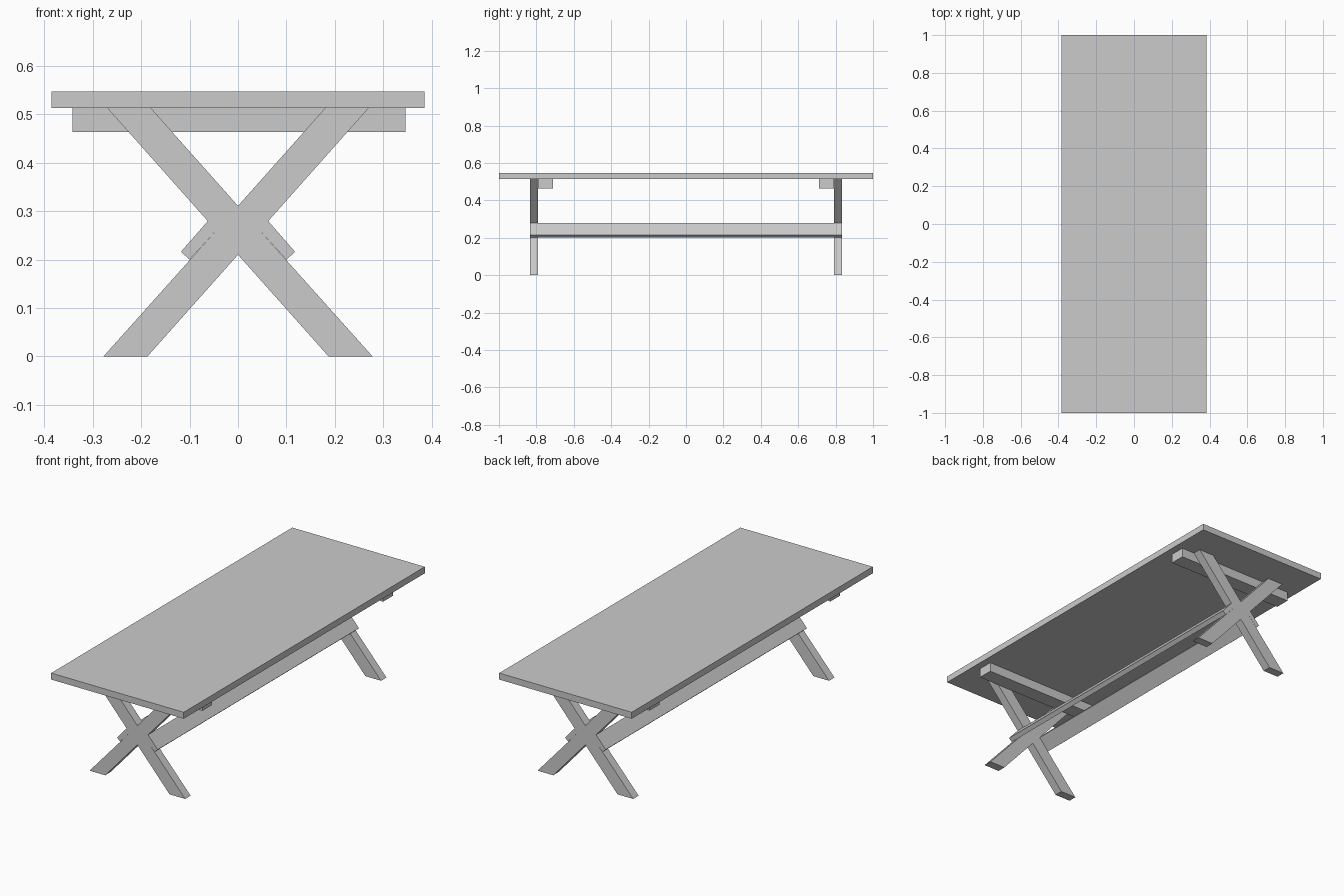
import bpy, bmesh

if "Cube" in bpy.data.objects:
    bpy.data.objects.remove(bpy.data.objects["Cube"])


def prism(name, profile, y0, y1):
    """Extrude an (x, z) outline from y0 to y1."""
    bm = bmesh.new()
    face = bm.faces.new([bm.verts.new((x, y0, z)) for x, z in profile])
    moved = bmesh.ops.extrude_face_region(bm, geom=[face])["geom"]
    verts = [v for v in moved if isinstance(v, bmesh.types.BMVert)]
    bmesh.ops.translate(bm, vec=(0, y1 - y0, 0), verts=verts)
    bmesh.ops.recalc_face_normals(bm, faces=bm.faces)
    mesh = bpy.data.meshes.new(name)
    bm.to_mesh(mesh)
    bm.free()
    obj = bpy.data.objects.new(name, mesh)
    bpy.context.collection.objects.link(obj)
    return obj


def rect(x0, x1, z0, z1):
    return [(x0, z0), (x1, z0), (x1, z1), (x0, z1)]


# Table top
prism("table_top", rect(-0.385, 0.385, 0.513, 0.547), -1, 1)

# Crossed leg outline: feet, side crotch and top ends of one half, then mirrored
right = [(0, 0.21), (0.187, 0), (0.278, 0), (0.045, 0.26),
         (0.27, 0.513), (0.18, 0.513), (0, 0.311)]
cross = right + [(-x, z) for x, z in reversed(right[1:-1])]

# Leg frames and battens at both ends
for end, s in (("front", -1), ("back", 1)):
    prism(end + "_crossed_legs", cross, s * 0.79, s * 0.835)
    prism(end + "_batten", rect(-0.342, 0.346, 0.464, 0.513), s * 0.71, s * 0.79)

# Long stretcher boards lying in the side crotches of the legs
board = [(0.045, 0.26), (0.1, 0.2), (0.118, 0.216), (0.062, 0.28)]
for side, s in (("left", -1), ("right", 1)):
    prism(side + "_stretcher", [(s * x, z) for x, z in board], -0.835, 0.835)
